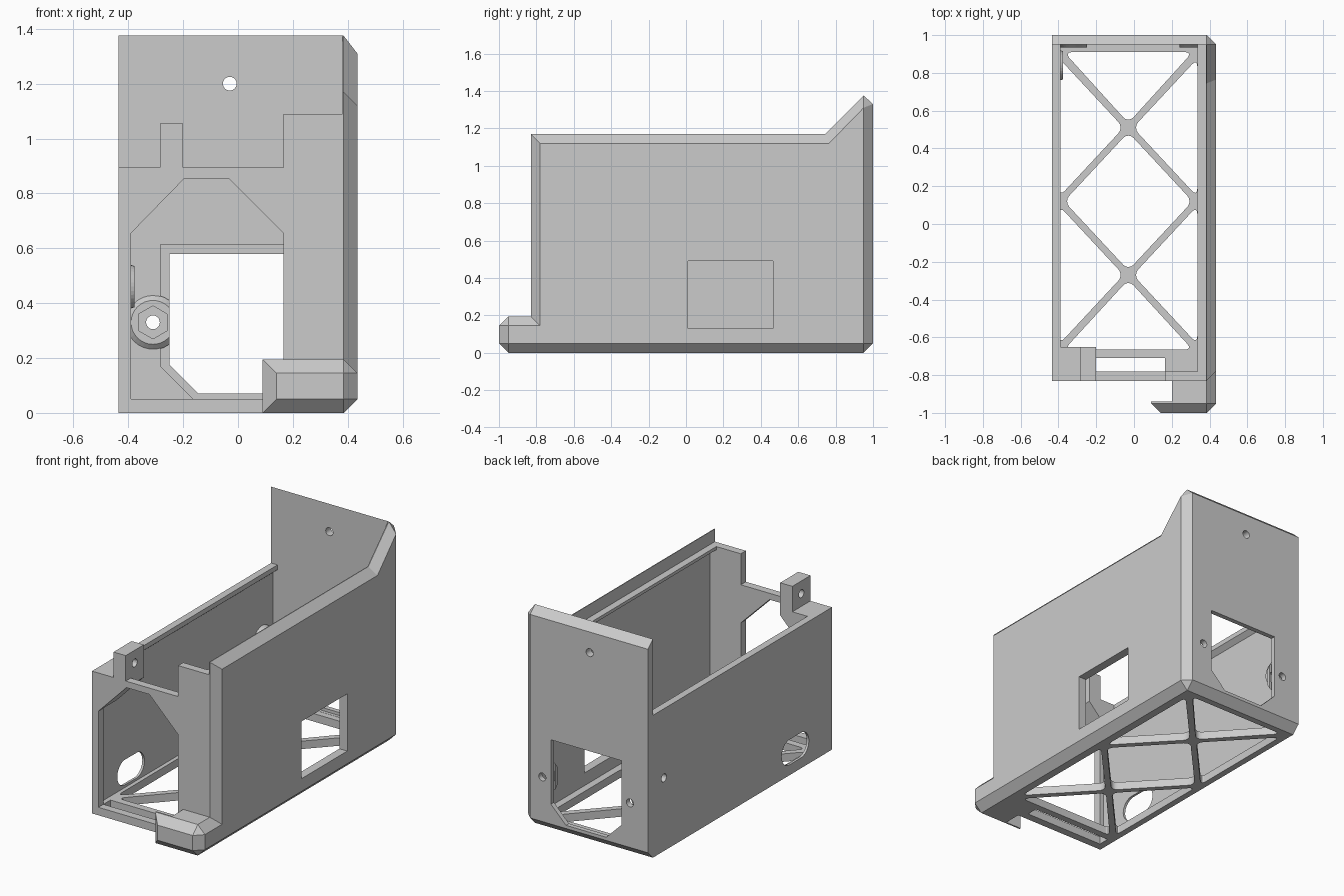
import bpy, bmesh, math
from mathutils import Vector

cube = bpy.data.objects.get("Cube")
if cube:
    bpy.data.objects.remove(cube, do_unlink=True)

grey = bpy.data.materials.new("light grey plastic")
grey.use_nodes = True
COLOR = (0.6, 0.6, 0.6, 1)
grey.diffuse_color = COLOR
grey.node_tree.nodes["Principled BSDF"].inputs["Base Color"].default_value = COLOR


def place(p, q, t, axis):
    return {"x": (t, p, q), "y": (p, t, q), "z": (p, q, t)}[axis]


def loft(name, sections, axis, bevel=0):
    """Solid through (position, 2D loop) sections along an axis."""
    bm = bmesh.new()
    rings = [[bm.verts.new(place(p, q, t, axis)) for p, q in pts] for t, pts in sections]
    bm.faces.new(rings[0])
    bm.faces.new(rings[-1])
    n = len(rings[0])
    sides = []
    for a, b in zip(rings, rings[1:]):
        for i in range(n):
            j = (i + 1) % n
            bm.faces.new((a[i], a[j], b[j], b[i]))
            sides.append(bm.edges.get((a[i], b[i])))
    if bevel:
        bmesh.ops.bevel(bm, geom=sides, offset=bevel, segments=4, profile=0.5, affect="EDGES")
    bmesh.ops.remove_doubles(bm, verts=bm.verts, dist=1e-4)
    bmesh.ops.recalc_face_normals(bm, faces=bm.faces)
    me = bpy.data.meshes.new(name)
    bm.to_mesh(me)
    bm.free()
    me.materials.append(grey)
    ob = bpy.data.objects.new(name, me)
    bpy.context.collection.objects.link(ob)
    return ob


def prism(name, pts, axis, a, b, bevel=0):
    return loft(name, [(a, pts), (b, pts)], axis, bevel)


def box(name, x, y, z):
    return prism(name, [(x[0], y[0]), (x[1], y[0]), (x[1], y[1]), (x[0], y[1])], "z", *z)


def ring(p, q, r, n=24, turn=0.0):
    return [(p + r * math.cos(turn + math.tau * i / n),
             q + r * math.sin(turn + math.tau * i / n)) for i in range(n)]


def cut(ob, cutters):
    for c in cutters:
        c.hide_render = True
        m = ob.modifiers.new("cut", "BOOLEAN")
        m.operation, m.solver, m.object = "DIFFERENCE", "EXACT", c
    bpy.context.view_layer.update()
    me = bpy.data.meshes.new_from_object(
        ob.evaluated_get(bpy.context.evaluated_depsgraph_get()))
    ob.modifiers.clear()
    ob.data = me
    me.materials.clear()
    me.materials.append(grey)


# Housing: side profile, chamfered towards the right
profile = [(-.83, 0), (.95, 0), (1, .05), (1, 1.33), (.95, 1.375), (.745, 1.17), (-.83, 1.17)]
inset = [(-.78, .05), (.95, .05), (.95, .05), (.95, 1.31), (.95, 1.31), (.765, 1.12), (-.78, 1.12)]
housing = loft("housing", [(-.435, profile), (.385, profile), (.435, inset)], "x")

cutters = [
    box("inside", (-.42, .38), (-.78, .95), (.05, 2)),
    box("left_clearance", (-1, .165), (-1, .95), (.895, 2)),
    box("right_clearance", (.16, .38), (-1, .95), (1.09, 2)),
    box("side_window", (.3, .6), (.01, .465), (.13, .49)),
    box("floor_slot", (-.39, .165), (-.78, -.71), (-.1, .1)),
    prism("front_opening", [(-.39, .05), (-.39, .655), (-.195, .855), (-.035, .855),
                            (.165, .655), (.165, .05)], "y", -.95, -.7),
]

# Oval cable slot and screw hole in the left wall
oval = [(p + (.055 if p > -.465 else -.055), q) for p, q in ring(-.465, .145, .08, 32, .01)]
cutters.append(prism("cable_slot", oval, "x", -.5, -.4))
side_screw = prism("side_screw_hole", ring(.84, .46, .025), "x", -.5, -.3)
cutters.append(side_screw)

# Socket opening with a wider pocket on the inside of the back wall


def socket(name, grow, low, chamfer, a, b):
    x0, x1, top = -.25 - grow, .24 + grow, .58 + grow
    return prism(name, [(x0, top), (x0, low + chamfer), (x0 + chamfer, low),
                        (x1 - chamfer, low), (x1, low + chamfer), (x1, top)], "y", a, b)


socket_hole = socket("socket_hole", 0, .07, .105, .8, 1.1)
cutters += [socket_hole, socket("socket_pocket", .033, .051, .12, .93, .97)]
cutters.append(prism("top_screw_hole", ring(-.03, 1.2, .025), "y", .9, 1.1))

# Screw holes with hexagonal nut traps either side of the socket
traps = []
for side, x in (("left", .3), ("right", -.31)):
    hole = prism(side + "_screw_hole", ring(x, .33, .025), "y", .8, 1.1)
    trap = prism(side + "_nut_trap", ring(x, .33, .06, 6, math.pi / 2), "y", .8, .965)
    traps.append((side, x, [hole, trap]))
    cutters += [hole, trap]

# Floor lattice: rounded triangular and diamond openings
L, R, C = -.395, .335, -.03
HALF, STEP, GAP = .365, .39, .025
openings = []
for y in (.51, -.27):
    reach = STEP - GAP
    for edge, s in ((L, -1), (R, 1)):
        openings.append([(C + s * GAP, y), (edge, y + reach), (edge, y - reach)])
w = HALF - GAP
openings.append([(C, .51 + GAP), (C - w, .91), (C + w, .91)])
openings.append([(C, .51 - GAP), (C - w, .12), (C, -.27 + GAP), (C + w, .12)])
openings.append([(C, -.27 - GAP), (C - w, -.665), (C + w, -.665)])
for i, pts in enumerate(openings):
    cutters.append(prism("floor_opening_%d" % i, pts, "z", -.1, .1, .04))

cut(housing, cutters)

# Bosses round the nut traps
for side, x, tools in traps:
    boss = loft(side + "_nut_boss", [(.934, ring(x, .33, .08, 32)), (.952, ring(x, .33, .1, 32))], "y")
    cut(boss, tools + [socket_hole])

# Boss behind the left wall screw
side_boss = loft("side_screw_boss", [(-.425, ring(.84, .46, .09, 32)),
                                     (-.377, ring(.84, .46, .075, 32))], "x")
cut(side_boss, [side_screw])

# Rails along the tops of both long walls
prism("left_rail", [(-.435, .895), (-.39, .895), (-.39, .865), (-.42, .84), (-.435, .84)],
      "y", -.79, .951)
prism("right_rail", [(.385, 1.09), (.335, 1.09), (.335, 1.07), (.385, 1.03)], "y", -.79, .951)

# Front corner bracket with its screw tab
prism("corner_bracket", [(-.435, .895), (-.2, .895), (-.2, .85), (-.39, .655), (-.435, .655)],
      "y", -.83, -.65)
tab = box("screw_tab", (-.285, -.2), (-.83, -.65), (.89, 1.055))
tab_hole = prism("tab_hole", ring(-.74, .975, .025), "x", -.4, -.1)
cut(tab, [tab_hole])

# Chamfered foot at the lower front with a hooked lip
back_loop = [(.09, 0), (.385, 0), (.435, .05), (.435, .145), (.385, .195), (.09, .195)]
front_loop = [(.14, .05), (.385, .05), (.385, .05), (.385, .145), (.385, .145), (.14, .145)]
foot = loft("front_foot", [(-.78, back_loop), (-.94, back_loop), (-.95, back_loop),
                           (-1, front_loop)], "y")
foot_gap = box("foot_gap", (0, .2), (-.94, -.7), (-.1, .3))
cut(foot, [foot_gap])

# Remove the cutting tools
for ob in cutters + [tab_hole, foot_gap]:
    bpy.data.objects.remove(ob, do_unlink=True)

# Soften the round holes only
bpy.ops.object.select_all(action="DESELECT")
housing.select_set(True)
bpy.context.view_layer.objects.active = housing
bpy.ops.object.shade_smooth_by_angle(angle=math.radians(25))
